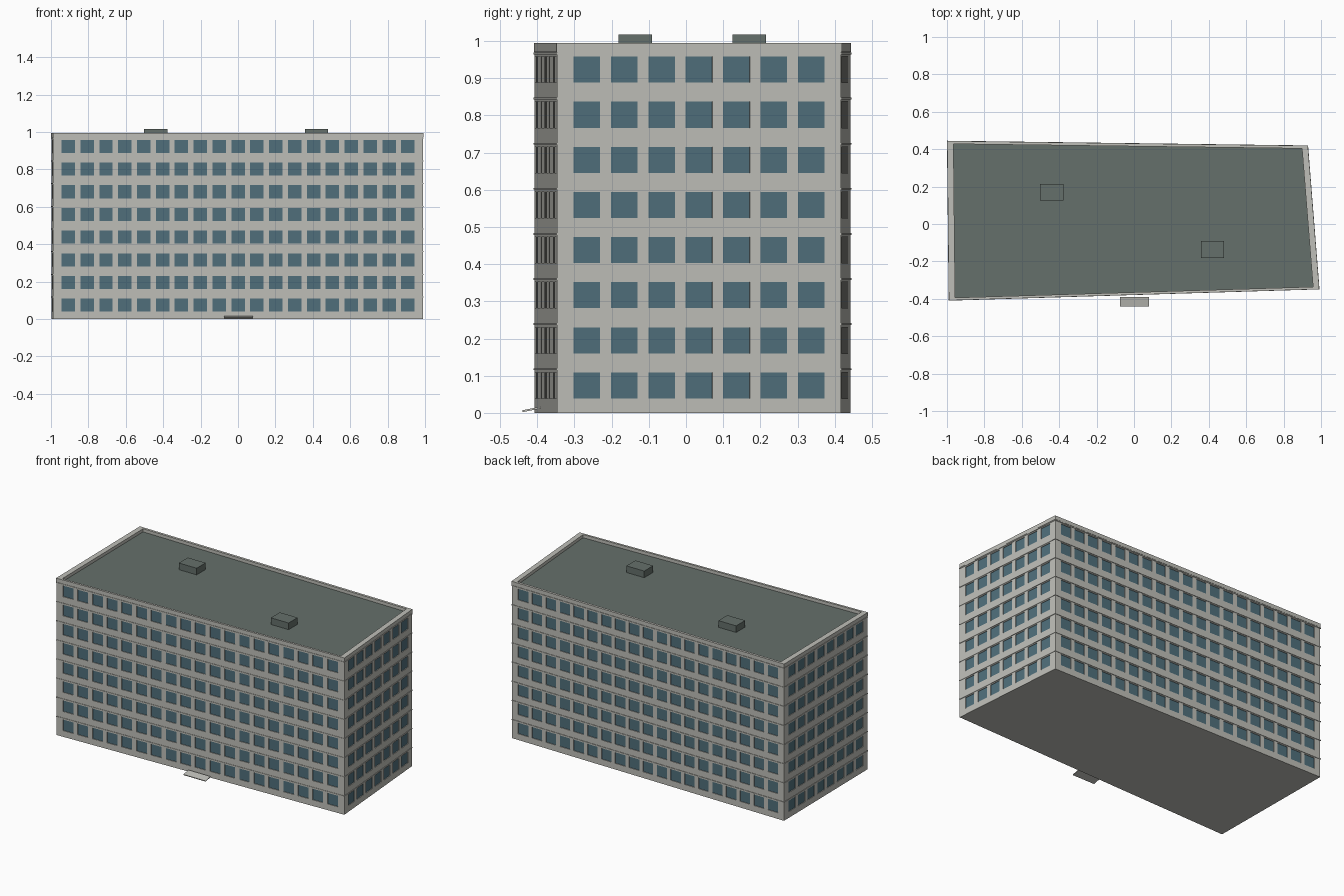
import bpy, bmesh
from mathutils import Vector

cube = bpy.data.objects.get("Cube")
if cube:
    bpy.data.objects.remove(cube, do_unlink=True)


def material(name, rgb):
    m = bpy.data.materials.new(name)
    m.use_nodes = True
    m.diffuse_color = (*rgb, 1)
    m.node_tree.nodes["Principled BSDF"].inputs["Base Color"].default_value = (*rgb, 1)
    return m


WALL = material("pale concrete", (0.52, 0.52, 0.48))
GLASS = material("blue glass", (0.08, 0.16, 0.20))
ROOF = material("grey green roofing", (0.13, 0.16, 0.145))

# Slightly skewed four-sided plan, counter-clockwise from front left
PLAN = [Vector(p) for p in ((-0.988, -0.407), (0.989, -0.347), (0.928, 0.417), (-0.997, 0.442))]
FLOORS = 8
STOREY = 0.1213
ROOF_Z, TOP = 0.975, 0.994


def finish(name, bm, *mats):
    bmesh.ops.remove_doubles(bm, verts=bm.verts, dist=0.00005)
    mesh = bpy.data.meshes.new(name)
    bm.to_mesh(mesh)
    bm.free()
    for m in mats:
        mesh.materials.append(m)
    obj = bpy.data.objects.new(name, mesh)
    bpy.context.collection.objects.link(obj)
    return obj


def grown(d):
    """Plan moved outwards by roughly d on every side."""
    return [Vector((p.x * (1 + d), p.y * (1 + d / 0.42))) for p in PLAN]


def ring(bm, outer, inner, z0, z1):
    """Closed band between two outlines."""
    loops = [[bm.verts.new((p.x, p.y, z)) for p in pts]
             for pts, z in ((outer, z0), (outer, z1), (inner, z1), (inner, z0))]
    for k in range(4):
        a, b = loops[k], loops[(k + 1) % 4]
        for i in range(4):
            j = (i + 1) % 4
            bm.faces.new((a[i], a[j], b[j], b[i]))


def box(name, centre, size, mat, tilt=0):
    bm = bmesh.new()
    bmesh.ops.create_cube(bm, size=1)
    bmesh.ops.scale(bm, verts=bm.verts, vec=size)
    obj = finish(name, bm, mat)
    obj.location = centre
    obj.rotation_euler.x = tilt
    return obj


def facade(name, a, b, columns):
    """Wall from a to b, divided in a grid, with the window cells set back."""
    length = (b - a).length
    along = (b - a) / length
    pier, width, height, sill = 0.03, 0.072, 0.07, 0.039
    pitch = (length - 2 * pier) / columns
    s_cuts, z_cuts = [0], [0]
    for c in range(columns):
        mid = pier + (c + 0.5) * pitch
        s_cuts += [mid - width / 2, mid + width / 2]
    for f in range(FLOORS):
        z_cuts += [sill + f * STOREY, sill + f * STOREY + height]
    s_cuts.append(length)
    z_cuts.append(TOP)
    bm = bmesh.new()
    grid = [[bm.verts.new((*(a + along * s), z)) for s in s_cuts] for z in z_cuts]
    windows = []
    for r in range(len(z_cuts) - 1):
        for c in range(len(s_cuts) - 1):
            face = bm.faces.new((grid[r][c], grid[r][c + 1], grid[r + 1][c + 1], grid[r + 1][c]))
            if r % 2 and c % 2:
                windows.append(face)
    inward = Vector((-along.y, along.x, 0)) * 0.004
    panes = bmesh.ops.extrude_discrete_faces(bm, faces=windows)["faces"]
    for pane in panes:
        pane.material_index = 1
        bmesh.ops.translate(bm, verts=pane.verts, vec=inward)
    finish(name, bm, WALL, GLASS)


# Four window walls
for i, (side, columns) in enumerate((("front", 19), ("right", 7), ("back", 19), ("left", 8))):
    facade(side + "_wall", PLAN[i], PLAN[(i + 1) % 4], columns)

# Underside and roof deck
for name, z, mat in (("base_slab", 0, WALL), ("roof_deck", ROOF_Z, ROOF)):
    bm = bmesh.new()
    corners = [bm.verts.new((p.x, p.y, z)) for p in PLAN]
    bm.faces.new(corners if z else corners[::-1])
    finish(name, bm, mat)

# Parapet, thicker at the two ends
bm = bmesh.new()
ring(bm, grown(0.002), [p * 0.968 for p in PLAN], ROOF_Z - 0.004, TOP + 0.001)
finish("parapet", bm, WALL)

# Thin ledge above every storey
bm = bmesh.new()
for f in range(FLOORS):
    z = 0.115 + f * STOREY
    ring(bm, grown(0.003), grown(-0.002), z, z + 0.005)
finish("storey_ledges", bm, WALL)

# Rooftop boxes
for name, x, y in (("left_roof_box", 0.42, -0.137), ("right_roof_box", -0.44, 0.17)):
    box(name, (x, y, (ROOF_Z + 1.017) / 2), (0.125, 0.09, 1.017 - ROOF_Z), ROOF)

# Sloping entrance slab
box("entrance_ramp", (0.003, -0.415, 0.0095), (0.155, 0.05, 0.005), WALL, 0.2)
